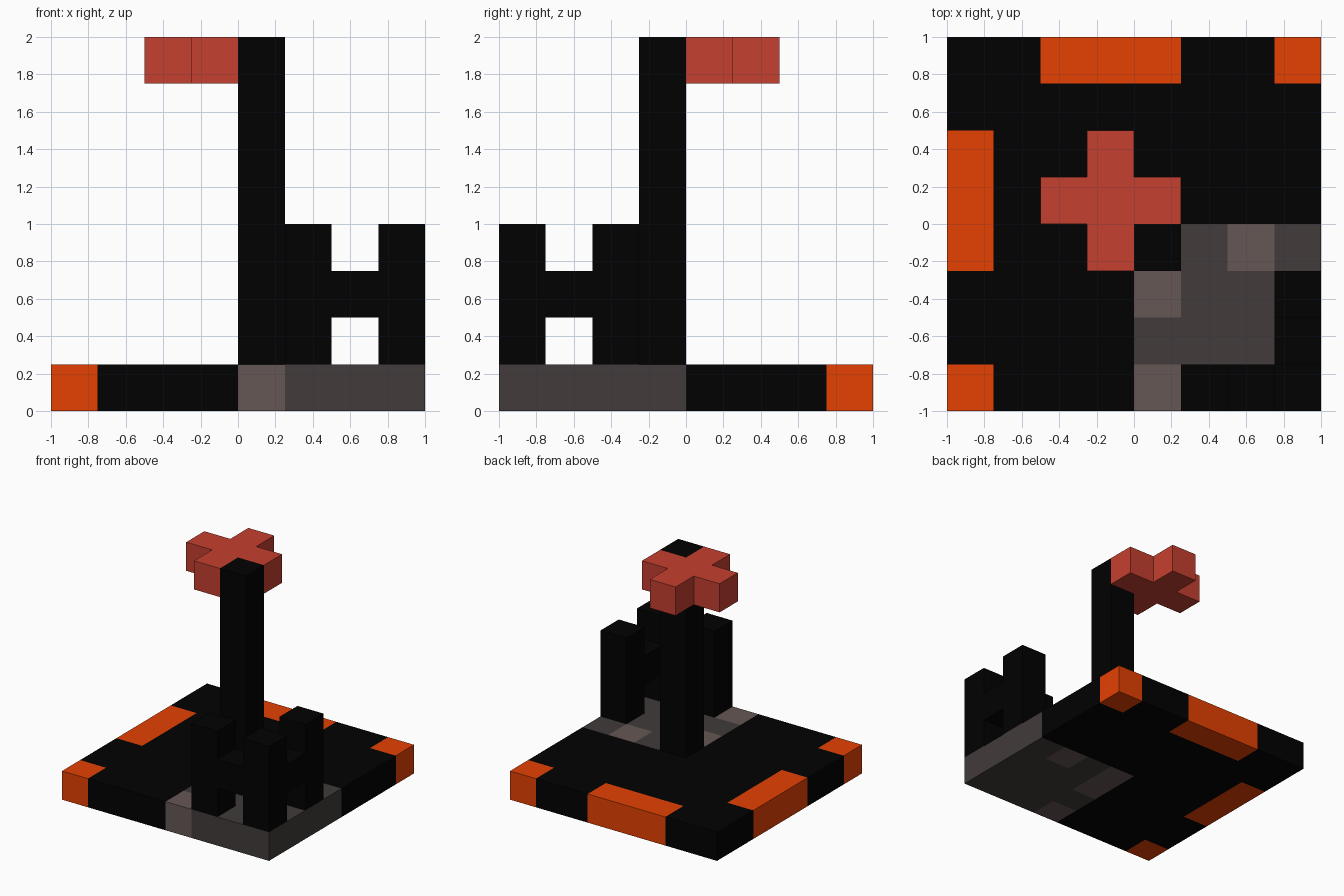
import bpy, bmesh
from mathutils import Vector

if "Cube" in bpy.data.objects:
    bpy.data.objects.remove(bpy.data.objects["Cube"])

U = 0.25  # size of one block; the model is an 8 x 8 x 8 block grid


def material(name, rgb):
    m = bpy.data.materials.new(name)
    m.diffuse_color = (*rgb, 1)
    m.use_nodes = True
    m.node_tree.nodes["Principled BSDF"].inputs["Base Color"].default_value = m.diffuse_color
    return m


MATS = {
    "black": material("black", (0.0004, 0.0004, 0.0004)),
    "orange": material("orange", (0.78, 0.052, 0.0006)),
    "red": material("red", (0.56, 0.05, 0.029)),
    "dark": material("dark grey", (0.054, 0.044, 0.043)),
    "light": material("light grey", (0.13, 0.097, 0.09)),
}


def blocks(name, boxes):
    """Merge boxes (colour, min cell, max cell) into one skin; later boxes repaint earlier ones."""
    cells = {}
    for colour, lo, hi in boxes:
        for x in range(lo[0], hi[0]):
            for y in range(lo[1], hi[1]):
                for z in range(lo[2], hi[2]):
                    cells[x, y, z] = colour
    used = list(dict.fromkeys(cells.values()))
    bm = bmesh.new()
    for cell, colour in cells.items():
        for axis in range(3):
            for side in (-1, 1):
                n = Vector((0, 0, 0))
                n[axis] = side
                if tuple(int(c + d) for c, d in zip(cell, n)) in cells:
                    continue  # inner face
                a = Vector((0, 0, 0))
                a[(axis + 1) % 3] = 0.5
                b = n.cross(a)
                mid = Vector(cell) + Vector((0.5, 0.5, 0.5)) + n * 0.5
                quad = [mid - a - b, mid + a - b, mid + a + b, mid - a + b]
                f = bm.faces.new([bm.verts.new((p - Vector((4, 4, 0))) * U) for p in quad])
                f.material_index = used.index(colour)
    bmesh.ops.remove_doubles(bm, verts=bm.verts, dist=1e-4)
    me = bpy.data.meshes.new(name)
    bm.to_mesh(me)
    bm.free()
    for c in used:
        me.materials.append(MATS[c])
    ob = bpy.data.objects.new(name, me)
    bpy.context.collection.objects.link(ob)
    return ob


# Base plate with orange patches and a stone corner
tiles = [("black", 0, 0, 8, 8),
         ("orange", 0, 0, 1, 1), ("orange", 0, 3, 1, 6),
         ("orange", 2, 7, 5, 8), ("orange", 7, 7, 8, 8),
         ("dark", 4, 0, 8, 4),
         ("light", 4, 0, 5, 1), ("light", 4, 2, 5, 4), ("light", 6, 3, 7, 4)]
blocks("base_plate", [(c, (x0, y0, 0), (x1, y1, 1)) for c, x0, y0, x1, y1 in tiles])

# Tall mast
blocks("mast", [("black", (4, 3, 1), (5, 4, 8))])

# Corner fence: three posts and two rails
posts = [(5, 0), (7, 0), (7, 2)]
blocks("fence", [("black", (x, y, 1), (x + 1, y + 1, 4)) for x, y in posts] + [
    ("black", (5, 0, 2), (8, 1, 3)),
    ("black", (7, 0, 2), (8, 3, 3))])

# Red cross at the top of the mast
blocks("top_cross", [("red", (2, 4, 7), (5, 5, 8)),
                     ("red", (3, 3, 7), (4, 6, 8))])
